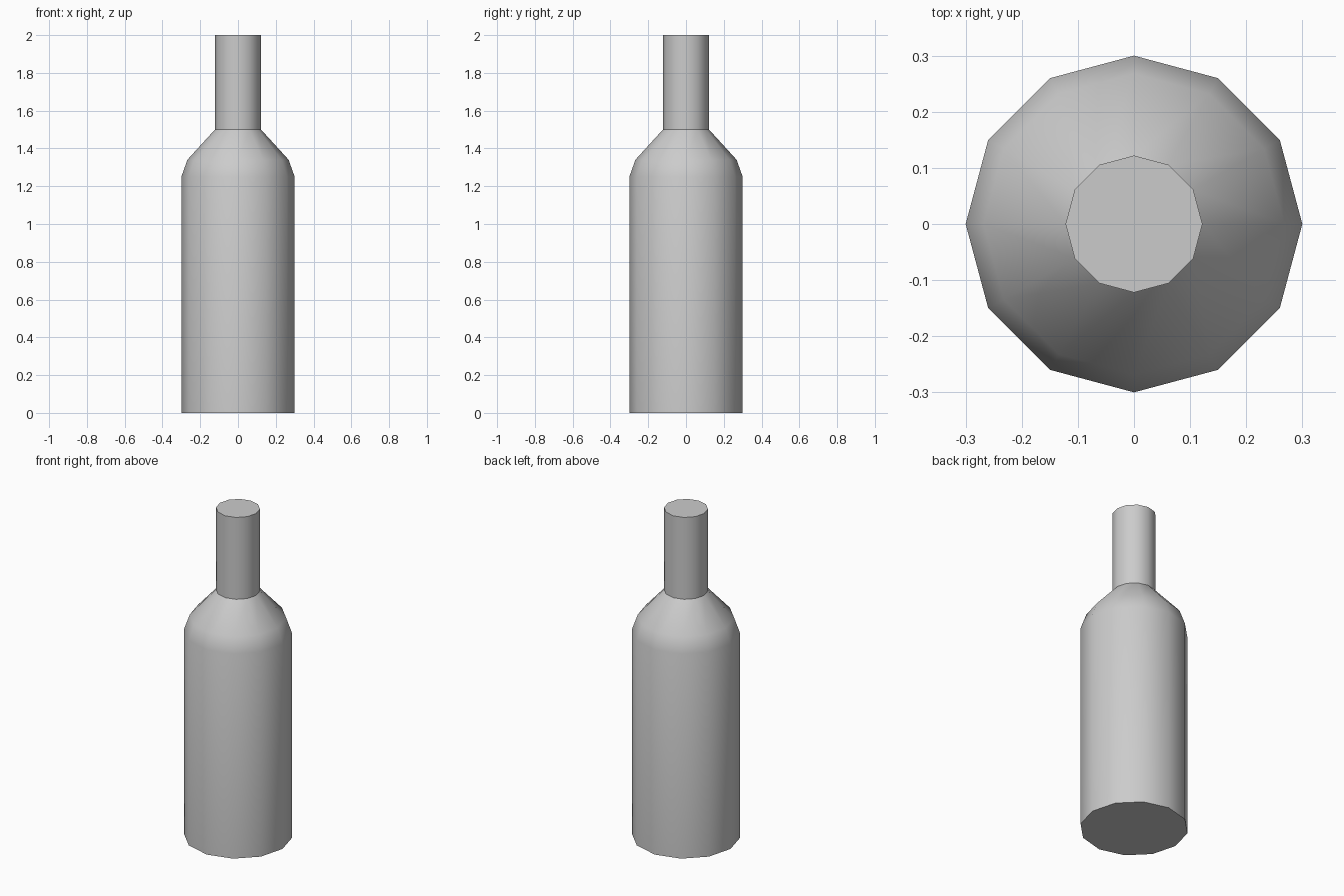
import bpy
import bmesh
from math import radians
from mathutils import Matrix, Vector

cube = bpy.data.objects.get("Cube")
if cube:
    bpy.data.objects.remove(cube, do_unlink=True)

SIDES = 12

grey = bpy.data.materials.new("plain grey")
grey.use_nodes = True
colour = (0.6, 0.6, 0.6, 1)
grey.diffuse_color = colour
grey.node_tree.nodes["Principled BSDF"].inputs["Base Color"].default_value = colour

# Bottle outline as radius and height: base, body top, shoulder, neck foot, mouth
profile = [(0.3, 0), (0.3, 1.25), (0.268, 1.34), (0.122, 1.5), (0.122, 2)]

# Stack one ring per outline point, bridge them and cap both ends
bm = bmesh.new()
rings = []
for radius, height in profile:
    ring = [bm.verts.new(Matrix.Rotation(radians(360 * i / SIDES), 3, "Z")
                         @ Vector((radius, 0, height))) for i in range(SIDES)]
    rings.append(ring)
for low, high in zip(rings, rings[1:]):
    for i in range(SIDES):
        j = (i + 1) % SIDES
        bm.faces.new((low[i], low[j], high[j], high[i]))
bm.faces.new(rings[0][::-1])
bm.faces.new(rings[-1])

mesh = bpy.data.meshes.new("bottle")
bm.to_mesh(mesh)
bm.free()
mesh.materials.append(grey)
bottle = bpy.data.objects.new("bottle", mesh)
bpy.context.collection.objects.link(bottle)

# Smooth sides, sharp rims and neck foot
bpy.ops.object.select_all(action="DESELECT")
bottle.select_set(True)
bpy.context.view_layer.objects.active = bottle
bpy.ops.object.shade_smooth_by_angle(angle=radians(35))
